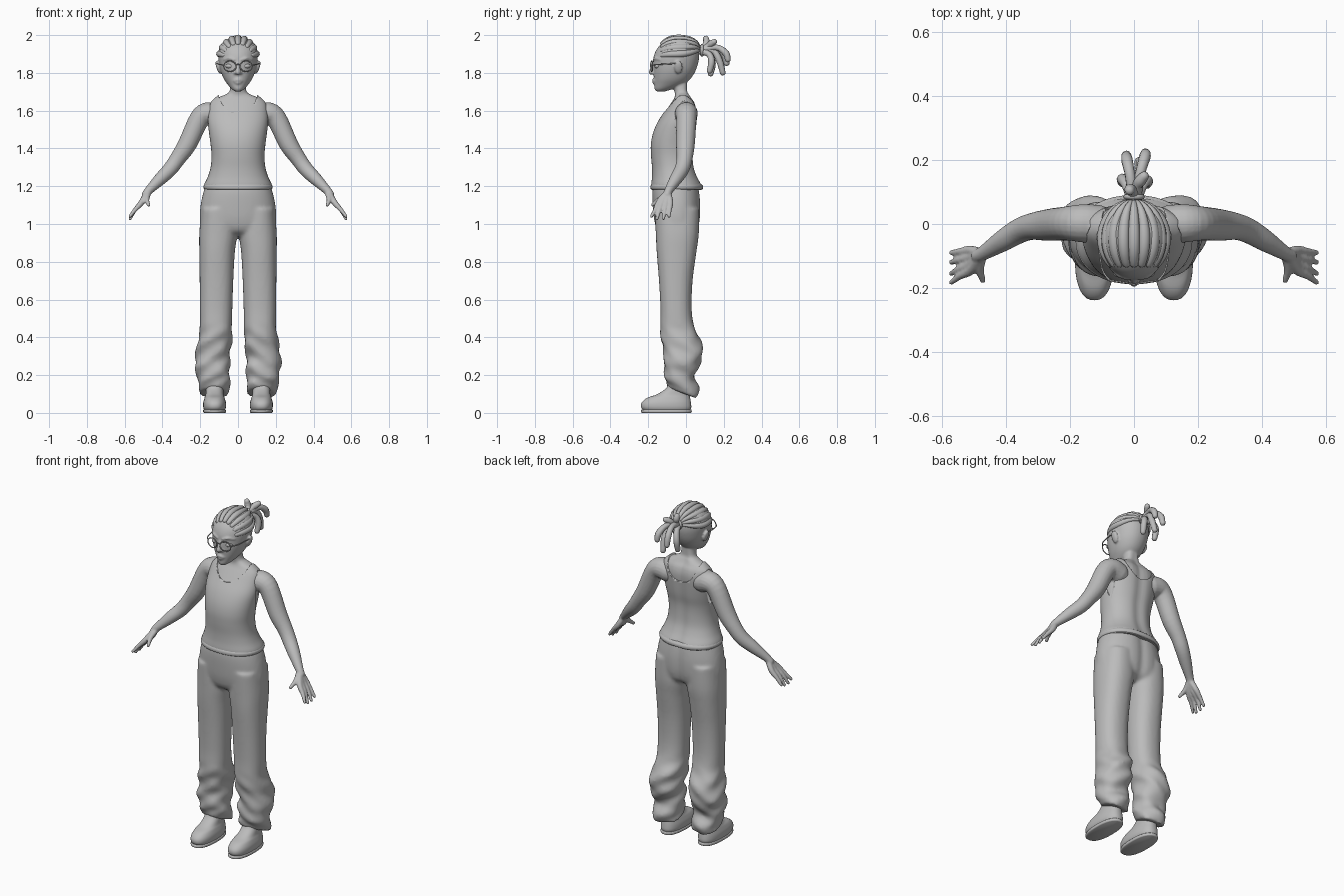
import bpy, bmesh
from math import sin, cos, pi, radians, exp, copysign
from mathutils import Vector, Matrix

if "Cube" in bpy.data.objects:
    bpy.data.objects.remove(bpy.data.objects["Cube"])

grey = bpy.data.materials.new("plain grey")
grey.use_nodes = True
grey.diffuse_color = (0.5, 0.5, 0.5, 1)
grey.node_tree.nodes["Principled BSDF"].inputs["Base Color"].default_value = (0.5, 0.5, 0.5, 1)


def spline(rows, n=4):
    """Catmull-Rom interpolation of tuples of numbers."""
    out = []
    for i in range(len(rows) - 1):
        a, b, c, d = rows[max(i - 1, 0)], rows[i], rows[i + 1], rows[min(i + 2, len(rows) - 1)]
        for k in range(n):
            t = k / n
            out.append(tuple(0.5 * (2 * q + (r - p) * t + (2 * p - 5 * q + 4 * r - s) * t * t
                                    + (3 * q - p - 3 * r + s) * t ** 3) for p, q, r, s in zip(a, b, c, d)))
    return out + [tuple(rows[-1])]


def loft(bm, rings):
    """Skin closed rings of points and cap both ends."""
    vs = [[bm.verts.new(p) for p in ring] for ring in rings]
    n = len(vs[0])
    faces = [bm.faces.new((a[j], a[(j + 1) % n], b[(j + 1) % n], b[j]))
             for a, b in zip(vs, vs[1:]) for j in range(n)]
    faces += [bm.faces.new(vs[0][::-1]), bm.faces.new(vs[-1])]
    bmesh.ops.recalc_face_normals(bm, faces=faces)


def stack(bm, rows, cx=0, power=2.2, grow=0.0, n=40, groove=0.0):
    """Level sections given as z, front y, back y, half width and optional x shift."""
    def corner(v):
        return copysign(abs(v) ** (2 / power), v)
    rings = []
    for z, yf, yb, w, *dx in spline(rows):
        ring = []
        for k in range(n):
            a = 2 * pi * k / n
            x = (w + grow) * corner(cos(a))
            y = (yf + yb) / 2 + ((yb - yf) / 2 + grow) * corner(sin(a))
            if sin(a) > 0:
                y -= groove * exp(-(x / 0.03) ** 2)
            ring.append((cx + x + (dx[0] if dx else 0), y, z))
        rings.append(ring)
    loft(bm, rings)


def tube(bm, pts, n=12, steps=4):
    """Round tube through x, y, z, radius points with rounded ends."""
    p = spline(pts, steps)
    c, r = [Vector(q[:3]) for q in p], [q[3] for q in p]
    for end, nxt in ((0, 1), (-1, -2)):
        d = (c[end] - c[nxt]).normalized()
        tips = [(c[end] + d * r[end] * f, r[end] * g) for f, g in ((0.5, 0.85), (0.85, 0.45))]
        if end == 0:
            c, r = [t[0] for t in tips[::-1]] + c, [t[1] for t in tips[::-1]] + r
        else:
            c, r = c + [t[0] for t in tips], r + [t[1] for t in tips]
    normal, rings = None, []
    for i in range(len(c)):
        d = (c[min(i + 1, len(c) - 1)] - c[max(i - 1, 0)]).normalized()
        normal = d.orthogonal() if normal is None else normal - d * normal.dot(d)
        normal.normalize()
        side = d.cross(normal)
        rings.append([c[i] + r[i] * (normal * cos(2 * pi * k / n) + side * sin(2 * pi * k / n))
                      for k in range(n)])
    loft(bm, rings)


def ball(bm, loc, size, rot=0.0, axis="X"):
    m = Matrix.Translation(loc) @ Matrix.Rotation(rot, 4, axis) @ Matrix.Diagonal((*size, 1))
    bmesh.ops.create_uvsphere(bm, u_segments=20, v_segments=14, radius=1, matrix=m)


def finish(bm, name, voxel=0, rounds=3):
    me = bpy.data.meshes.new(name)
    bm.to_mesh(me)
    bm.free()
    ob = bpy.data.objects.new(name, me)
    bpy.context.collection.objects.link(ob)
    me.materials.append(grey)
    me.shade_smooth()
    if voxel:
        mod = ob.modifiers.new("fuse", "REMESH")
        mod.mode, mod.voxel_size, mod.use_smooth_shade = "VOXEL", voxel, True
        mod = ob.modifiers.new("soften", "SMOOTH")
        mod.factor, mod.iterations = 0.5, rounds
    return ob


# Torso sections, shared by skin and tank top
torso = [(1.18, -.18, .085, .173), (1.205, -.184, .085, .18), (1.25, -.18, .062, .16), (1.3, -.18, .045, .145),
         (1.36, -.185, .04, .14), (1.42, -.186, .042, .145), (1.48, -.175, .053, .153), (1.54, -.15, .06, .16),
         (1.6, -.112, .064, .158), (1.64, -.086, .056, .148), (1.665, -.07, .04, .125)]

# Skin: torso, neck, head, ears, arms and hands fused together
skin = bmesh.new()
stack(skin, torso[2:] + [(1.685, -.065, .03, .075), (1.71, -.07, .022, .05), (1.8, -.09, .025, .045)],
      grow=-.007, groove=.01)
stack(skin, [(1.702, -.158, -.11, .016), (1.715, -.166, -.07, .034), (1.74, -.168, -.01, .056),
             (1.77, -.17, .025, .076), (1.81, -.173, .05, .092), (1.85, -.174, .064, .1), (1.89, -.17, .07, .104),
             (1.93, -.152, .065, .1), (1.965, -.118, .045, .078), (1.985, -.08, .01, .04)], power=2.1)
tube(skin, [(0, -.168, 1.855, .009), (0, -.178, 1.825, .011), (0, -.184, 1.803, .014)])
tube(skin, [(-.022, -.165, 1.757, .005), (0, -.172, 1.763, .008), (.022, -.165, 1.757, .005)])
tube(skin, [(-.016, -.163, 1.748, .006), (0, -.17, 1.748, .008), (.016, -.163, 1.748, .006)])
for s in (-1, 1):
    ball(skin, (s * .013, -.174, 1.8), (.009, .01, .008))
    ball(skin, (s * .104, -.04, 1.83), (.011, .022, .036), s * radians(18), "Y")
    tube(skin, [(s * .018, -.172, 1.868, .005), (s * .045, -.164, 1.878, .006), (s * .075, -.138, 1.87, .004)])
    tube(skin, [(s * .11, 0, 1.575, .06), (s * .16, .002, 1.585, .06), (s * .205, .002, 1.555, .054),
                (s * .267, -.003, 1.425, .05), (s * .32, -.008, 1.345, .042), (s * .36, -.022, 1.29, .039),
                (s * .41, -.052, 1.24, .034), (s * .47, -.09, 1.18, .023), (s * .49, -.1, 1.155, .021)], 20)
    for knuckle, tip, low in ((-.083, -.09, 1.04), (-.104, -.12, 1.028), (-.125, -.155, 1.026), (-.143, -.183, 1.04)):
        tube(skin, [(s * .478, -.096, 1.17, .017), (s * .51, knuckle, 1.115, .016),
                    (s * .545, (knuckle + tip) / 2, 1.075, .0115), (s * .572, tip, low, .0085)])
    tube(skin, [(s * .475, -.098, 1.165, .016), (s * .483, -.14, 1.13, .014), (s * .473, -.178, 1.1, .009)])
finish(skin, "skin", .0055, 2)

# Eyes
eyes = bmesh.new()
for s in (-1, 1):
    ball(eyes, (s * .042, -.15, 1.836), (.024, .018, .014))
finish(eyes, "eyes")

# Glasses: rims, bridge and temples
glasses = bmesh.new()
for s in (-1, 1):
    rim = [(s * .043 + .033 * cos(a), -.188 + .012 * abs(s * .043 + .033 * cos(a)) / .08,
            1.835 + .028 * sin(a), .003) for a in [2 * pi * k / 20 for k in range(21)]]
    tube(glasses, rim, 6, 1)
    tube(glasses, [(s * .075, -.178, 1.842, .003), (s * .1, -.14, 1.845, .003), (s * .112, -.05, 1.85, .003)], 6)
tube(glasses, [(-.011, -.187, 1.842, .003), (0, -.189, 1.846, .003), (.011, -.187, 1.842, .003)], 6)
finish(glasses, "glasses")

# Braided rows swept back to the tie
hair = bmesh.new()
count = 9
for i in range(count):
    phi = radians(-76 + 152 * i / (count - 1))
    row = []
    for k in range(9):
        th = 0.3 + (2.3 - 0.3) * k / 8
        row.append((.1 * sin(th) * sin(phi), -.045 + .118 * cos(th),
                    1.873 + .111 * sin(th) * cos(phi) + .04 * max(0, cos(th)) ** 2,
                    .007 + .0115 * sin(th) ** 2))
    tube(hair, row, 10, 2)
finish(hair, "hair_rows")

# Ponytail locks and tie
tail = bmesh.new()
root = (0, .065, 1.917, .02)
locks = [((-.012, .15, 1.935), (-.022, .2, 1.9), (-.024, .215, 1.85)),
         ((.02, .16, 1.935), (.034, .21, 1.905), (.036, .222, 1.87)),
         ((.012, .14, 1.92), (.02, .175, 1.87), (.016, .195, 1.8)),
         ((-.022, .12, 1.9), (-.036, .14, 1.85), (-.036, .13, 1.795)),
         ((.026, .12, 1.9), (.042, .135, 1.86), (.04, .125, 1.81)),
         ((-.004, .1, 1.945), (-.012, .108, 1.965), (-.014, .105, 1.983)),
         ((.008, .115, 1.94), (.02, .135, 1.955), (.032, .15, 1.965))]
for lock in locks:
    tube(tail, [root] + [(*p, r) for p, r in zip(lock, (.016, .018, .015))], 10)
finish(tail, "ponytail")
tie = bmesh.new()
tube(tie, [(.026 * cos(2 * pi * k / 16), .085, 1.92 + .026 * sin(2 * pi * k / 16), .008) for k in range(17)], 8, 1)
finish(tie, "hair_tie")

# Tank top with scooped neck and arm holes
top = bmesh.new()
stack(top, torso + [(1.685, -.06, .025, .1)], n=64, groove=.01)
tank = finish(top, "tank_top")


def cutter(name, loc, size, turn):
    bm = bmesh.new()
    m = Matrix.Translation(loc) @ turn @ Matrix.Diagonal((*size, 1))
    bmesh.ops.create_cone(bm, cap_ends=True, segments=48, radius1=1, radius2=1, depth=1, matrix=m)
    ob = finish(bm, name)
    ob.hide_render = True
    ob.hide_set(True)
    mod = tank.modifiers.new(name, "BOOLEAN")
    mod.operation, mod.solver, mod.object = "DIFFERENCE", "EXACT", ob


cutter("neck_cutter", (0, -.03, 1.7), (.103, .125, .6), Matrix.Rotation(radians(82), 4, "X"))
for s, side in ((-1, "right"), (1, "left")):
    cutter(side + "_arm_cutter", (s * .238, 0, 1.535), (.12, .058, .2), Matrix.Rotation(pi / 2, 4, "Y"))
bpy.context.view_layer.objects.active = tank
tank.select_set(True)
bpy.ops.object.shade_smooth_by_angle(angle=radians(40))
tank.select_set(False)

# Hem band of the tank top
hem = bmesh.new()
stack(hem, [(1.182, -.178, .08, .17), (1.186, -.187, .089, .18), (1.2, -.188, .09, .183), (1.212, -.182, .082, .176)])
finish(hem, "tank_hem")

# Trousers: hips and two loose legs fused, with creases near the hem
pants = bmesh.new()
stack(pants, [(1.22, -.17, .065, .165), (1.17, -.178, .074, .183), (1.1, -.176, .08, .198),
              (1.02, -.168, .076, .203), (.965, -.15, .06, .19), (.935, -.11, .02, .13)], groove=.012)
leg = [(1.08, -.165, .07, .09, .105), (.95, -.16, .068, .1, .105), (.85, -.155, .055, .094, .111),
       (.7, -.143, .035, .089, .114), (.55, -.135, .03, .086, .116), (.45, -.136, .045, .085, .117),
       (.38, -.13, .08, .09, .123), (.3, -.115, .087, .091, .135), (.25, -.118, .07, .092, .135),
       (.19, -.112, .045, .086, .131), (.15, -.108, .068, .083, .128), (.105, -.092, .055, .076, .126)]
for s in (-1, 1):
    stack(pants, [(*r[:4], s * r[4]) for r in leg], power=2.3)
for v in pants.verts:
    if v.co.z < .48:
        f = min(1, (.48 - v.co.z) / .1) * .006
        v.co.x += f * sin(v.co.z * 55 + v.co.y * 30)
        v.co.y += f * sin(v.co.z * 60 + abs(v.co.x) * 40)
    if v.co.z < .2:
        v.co.z -= .4 * (v.co.y + .02) * (.2 - v.co.z) / .1
finish(pants, "trousers", .01, 4)

# Shoes and soles
for s, side in ((-1, "right"), (1, "left")):
    shoe = bmesh.new()
    stack(shoe, [(.012, -.225, .022, .053), (.03, -.238, .028, .06), (.055, -.234, .026, .06), (.08, -.205, .022, .053),
                 (.1, -.15, .02, .047), (.14, -.098, .02, .046), (.2, -.09, .012, .042)], cx=s * .124, power=2.4)
    finish(shoe, side + "_shoe")
    sole = bmesh.new()
    stack(sole, [(0, -.232, .026, .056), (.004, -.238, .03, .06), (.014, -.238, .03, .06), (.018, -.232, .026, .057)],
          cx=s * .124, power=2.4)
    finish(sole, side + "_sole")
